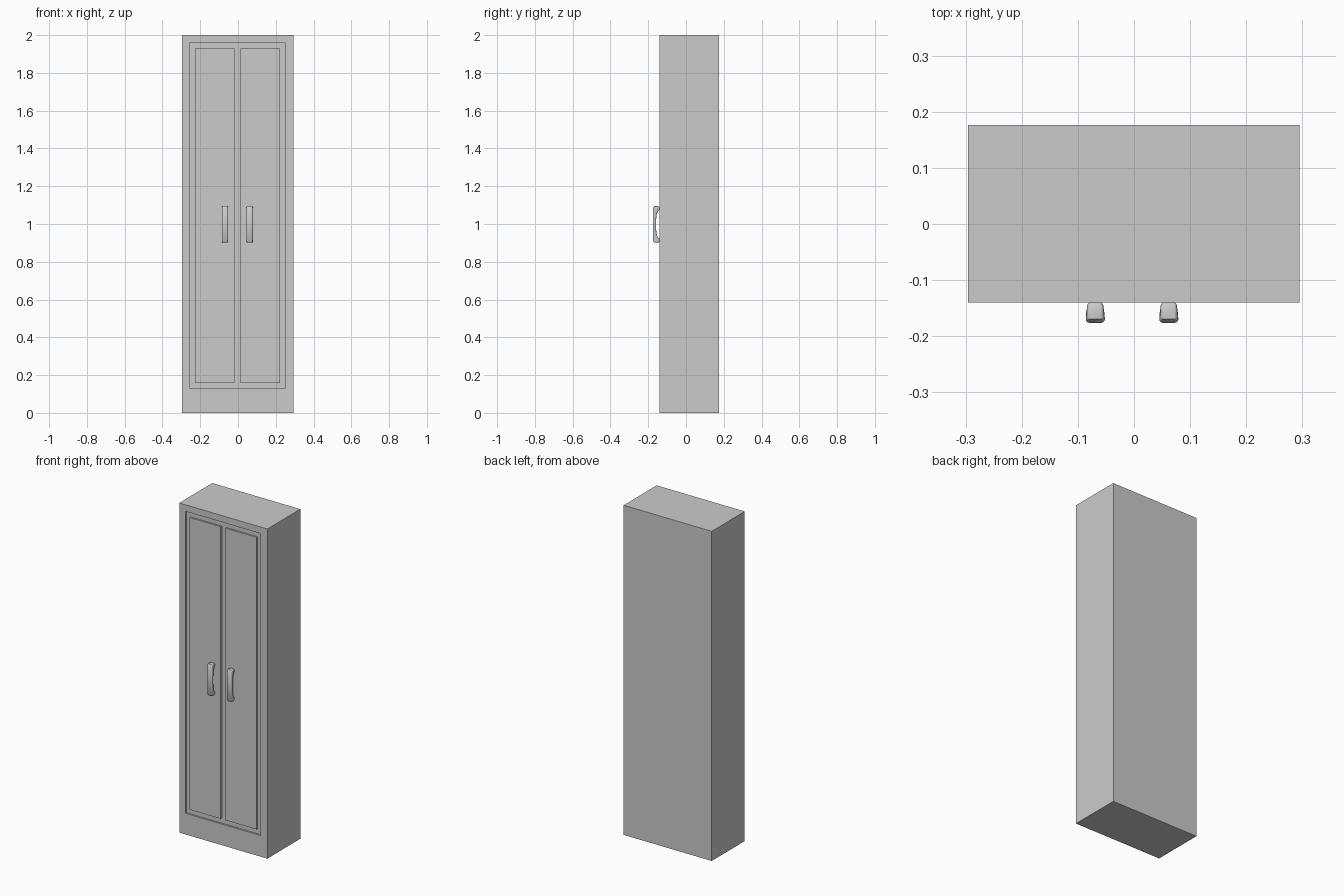
import bpy, bmesh

if "Cube" in bpy.data.objects:
    bpy.data.objects.remove(bpy.data.objects["Cube"])

FRONT, BACK, DEPTH = -0.14, 0.176, 0.01


def box(name, x0, x1, y0, y1, z0, z1):
    bpy.ops.mesh.primitive_cube_add(size=1, location=((x0 + x1) / 2, (y0 + y1) / 2, (z0 + z1) / 2))
    ob = bpy.context.object
    ob.name = name
    ob.scale = (x1 - x0, y1 - y0, z1 - z0)
    bpy.ops.object.transform_apply(location=False, rotation=False, scale=True)
    return ob


# Carcass with a shallow recess in the front
body = box("cabinet_body", -0.296, 0.295, FRONT, BACK, 0, 2)
cutter = box("recess_cutter", -0.255, 0.25, FRONT - 0.05, FRONT + DEPTH, 0.128, 1.96)
cutter.hide_render = True
bpy.context.view_layer.objects.active = body
mod = body.modifiers.new("recess", 'BOOLEAN')
mod.operation, mod.solver, mod.object = 'DIFFERENCE', 'EXACT', cutter
bpy.ops.object.modifier_apply(modifier="recess")
bpy.data.objects.remove(cutter)

# Raised door panels standing in the recess
for side, x0, x1 in (("left", -0.228, -0.018), ("right", 0.014, 0.223)):
    box(side + "_door_panel", x0, x1, FRONT, FRONT + DEPTH + 0.001, 0.158, 1.93)

# Upper half of the handle's side profile (y, z from handle centre)
HALF = [(-0.176, 0.085), (-0.169, 0.096), (-0.153, 0.097), (-0.139, 0.094),
        (-0.139, 0.078), (-0.148, 0.070), (-0.156, 0.052), (-0.158, 0.025)]
PROFILE = HALF + [(y, -z) for y, z in reversed(HALF)]


def handle(name, x, z):
    bm = bmesh.new()
    loops = []
    for s in (-1, 1):
        # narrower toward the door
        loops.append([bm.verts.new((s * (0.0135 + 0.0035 * min(1, (-0.139 - py) / 0.025)), py, pz))
                      for py, pz in PROFILE])
        bm.faces.new(loops[-1])
    n = len(PROFILE)
    for i in range(n):
        j = (i + 1) % n
        bm.faces.new((loops[0][i], loops[0][j], loops[1][j], loops[1][i]))
    bmesh.ops.recalc_face_normals(bm, faces=bm.faces)
    me = bpy.data.meshes.new(name)
    bm.to_mesh(me)
    bm.free()
    ob = bpy.data.objects.new(name, me)
    ob.location = (x, 0, z)
    bpy.context.collection.objects.link(ob)
    bev = ob.modifiers.new("round", 'BEVEL')
    bev.width, bev.segments, bev.angle_limit = 0.006, 3, 1.0
    bpy.ops.object.select_all(action='DESELECT')
    ob.select_set(True)
    bpy.context.view_layer.objects.active = ob
    bpy.ops.object.modifier_apply(modifier="round")
    bpy.ops.object.shade_smooth_by_angle(angle=0.9)


# Bow handles
handle("left_handle", -0.069, 0.998)
handle("right_handle", 0.062, 0.998)
